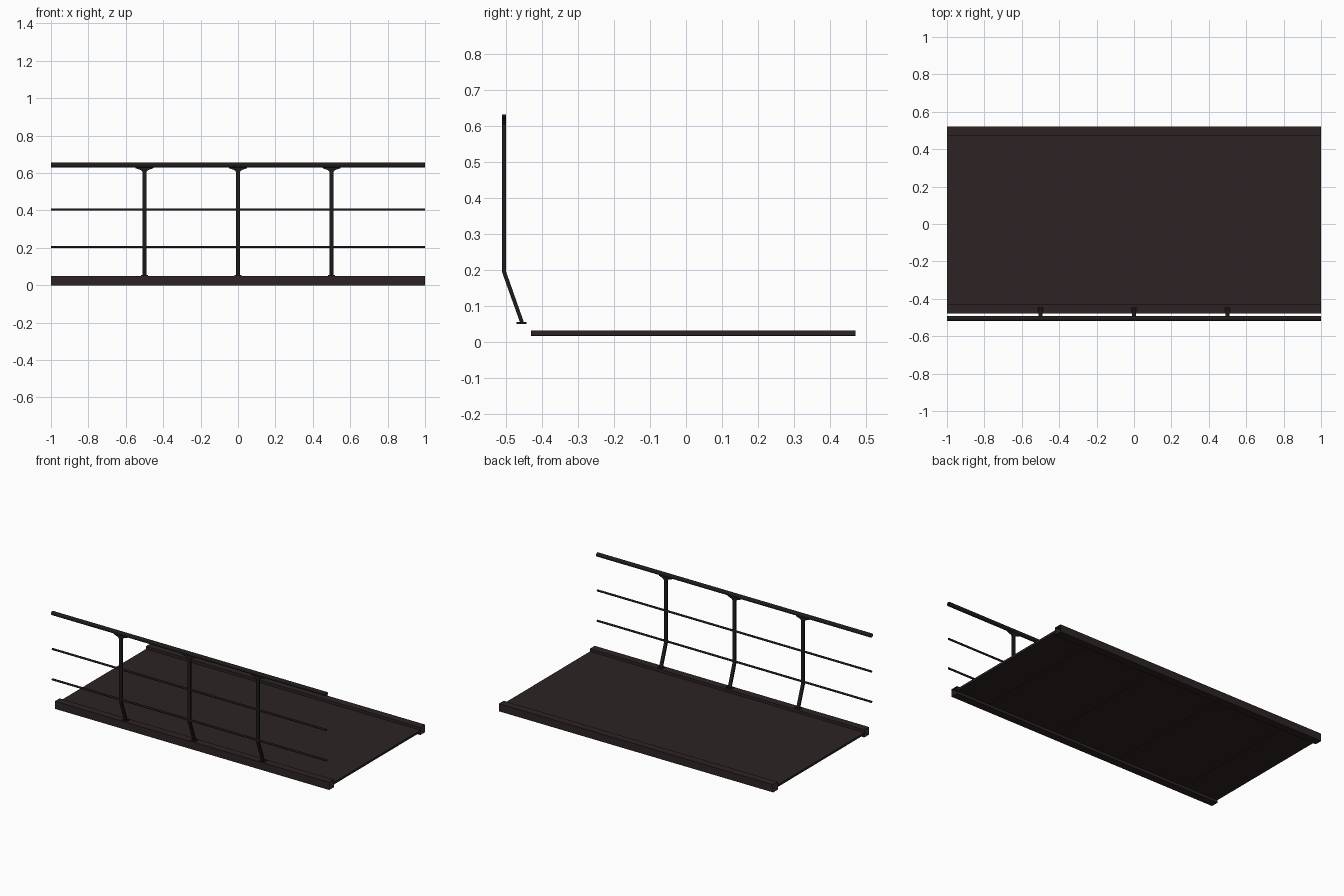
import bpy, bmesh, math
from mathutils import Vector

if "Cube" in bpy.data.objects:
    bpy.data.objects.remove(bpy.data.objects["Cube"])


def material(name, rgb):
    m = bpy.data.materials.new(name)
    m.diffuse_color = (*rgb, 1)
    m.use_nodes = True
    m.node_tree.nodes["Principled BSDF"].inputs["Base Color"].default_value = m.diffuse_color
    return m


BROWN = material("dark brown", (0.026, 0.017, 0.017))
METAL = material("blackened metal", (0.014, 0.011, 0.011))


def make(name, verts, faces, mat, smooth=False):
    me = bpy.data.meshes.new(name)
    me.from_pydata(verts, [], faces)
    bm = bmesh.new()
    bm.from_mesh(me)
    bmesh.ops.recalc_face_normals(bm, faces=bm.faces)
    bm.to_mesh(me)
    bm.free()
    me.materials.append(mat)
    for p in me.polygons:
        p.use_smooth = smooth
    ob = bpy.data.objects.new(name, me)
    bpy.context.collection.objects.link(ob)
    return ob


def prism(name, profile, x0, x1, mat, caps=True, smooth=False):
    """Extrude a (y, z) profile along x."""
    n = len(profile)
    verts = [(x, y, z) for x in (x0, x1) for y, z in profile]
    faces = [(i, (i + 1) % n, n + (i + 1) % n, n + i) for i in range(n)]
    if caps:
        faces += [tuple(range(n)), tuple(range(n, 2 * n))]
    return make(name, verts, faces, mat, smooth)


def rect(y0, y1, z0, z1):
    return [(y0, z0), (y1, z0), (y1, z1), (y0, z1)]


def ring(y, z, r, n):
    return [(y + r * math.cos(2 * math.pi * (i + .5) / n),
             z + r * math.sin(2 * math.pi * (i + .5) / n)) for i in range(n)]


# Deck with open-ended side beams
prism("deck", rect(-0.43, 0.47, 0.018, 0.032), -1, 1, BROWN)
prism("front_beam", rect(-0.478, -0.428, 0, 0.05), -1, 1, BROWN, caps=False)
prism("back_beam", rect(0.47, 0.52, 0, 0.05), -1, 1, BROWN, caps=False)

# Thin joint strips under the deck
for x in (-0.75, -0.25, 0.25, 0.75):
    prism("deck_joint", rect(-0.43, 0.47, 0.0165, 0.018), x - 0.003, x + 0.003, BROWN)

# Handrail and two lower wires, open at the ends
RY = -0.505
prism("handrail", ring(RY, 0.642, 0.0135, 12), -1, 1, METAL, caps=False, smooth=True)
for z in (0.205, 0.405):
    prism("lower_rail", ring(RY, z, 0.0065, 8), -1, 1, METAL, caps=False, smooth=True)

# Bent flat posts, with a flared bracket on top and a foot plate
h = 0.0055
post = [(-0.4605, 0.054), (-0.4495, 0.054), (RY + h, 0.196), (RY + h, 0.632),
        (RY - h, 0.632), (RY - h, 0.194)]
bracket = [(-0.010, 0.605), (0.010, 0.605), (0.018, 0.615), (0.048, 0.626),
           (0.048, 0.632), (-0.048, 0.632), (-0.048, 0.626), (-0.018, 0.615)]
for x in (-0.5, 0, 0.5):
    prism("post", post, x - 0.0105, x + 0.0105, METAL)
    prism("foot_plate", rect(-0.47, -0.442, 0.05, 0.055), x - 0.018, x + 0.018, METAL)
    n = len(bracket)
    verts = [(x + bx, y, z) for y in (RY - h, RY + h) for bx, z in bracket]
    faces = [(i, (i + 1) % n, n + (i + 1) % n, n + i) for i in range(n)]
    faces += [tuple(range(n)), tuple(range(n, 2 * n))]
    make("rail_bracket", verts, faces, METAL)
